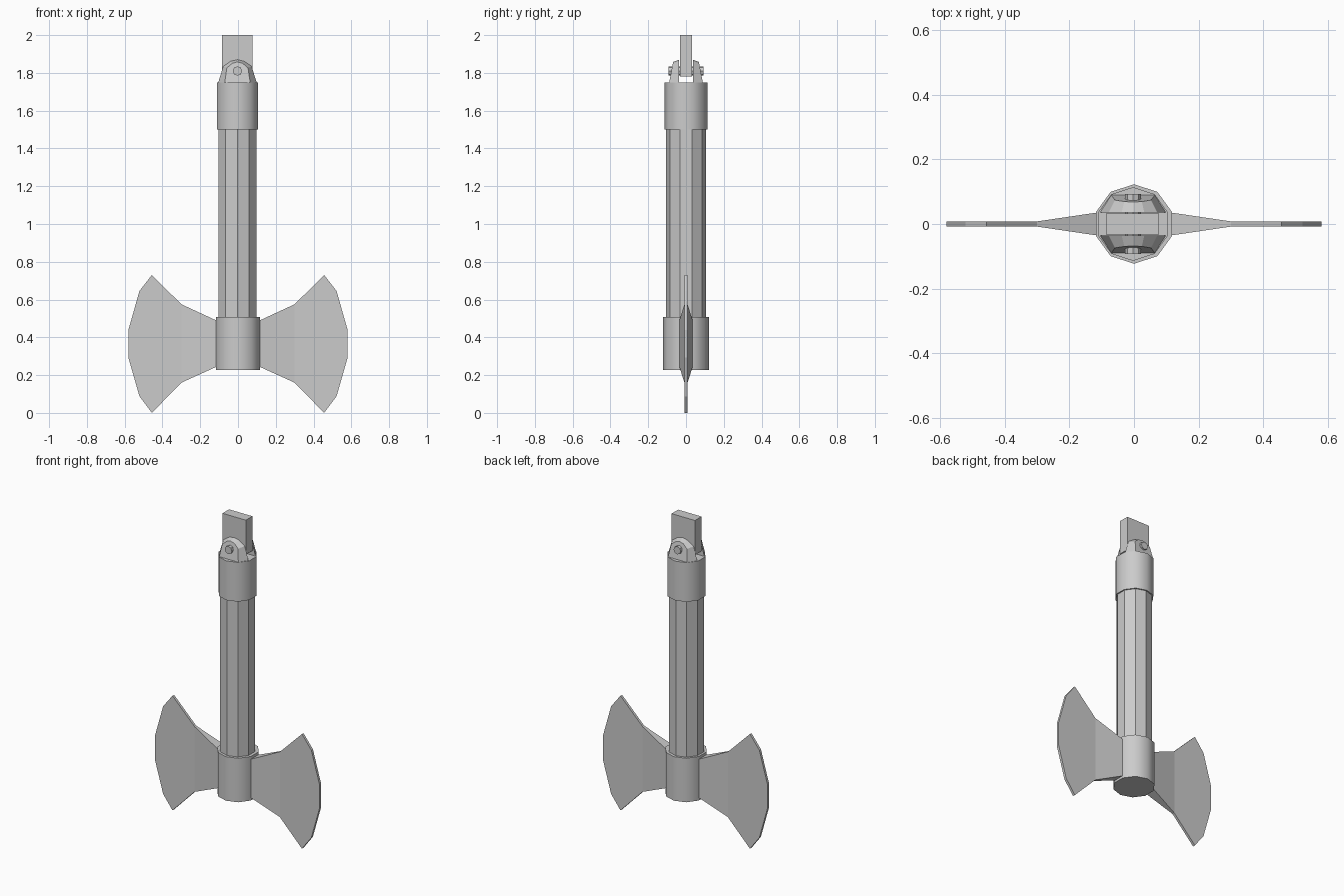
import bpy, bmesh, math

if "Cube" in bpy.data.objects:
    bpy.data.objects.remove(bpy.data.objects["Cube"])

OFF = -0.003  # slight offset of the shaft parts


def make_object(name, bm):
    bmesh.ops.recalc_face_normals(bm, faces=bm.faces)
    me = bpy.data.meshes.new(name)
    bm.to_mesh(me)
    bm.free()
    ob = bpy.data.objects.new(name, me)
    bpy.context.collection.objects.link(ob)
    return ob


def column(name, radius, z0, z1, x=0.0, smooth=False):
    bpy.ops.mesh.primitive_cylinder_add(vertices=10, radius=radius, depth=z1 - z0,
                                        location=(x, 0, (z0 + z1) / 2))
    bpy.context.object.name = name
    if smooth:
        bpy.ops.object.shade_smooth_by_angle(angle=math.radians(40))


def blade(name, side):
    # stations along x: (x, half thickness, bottom z, top z)
    stations = [(0.09, 0.039, 0.255, 0.478), (0.30, 0.008, 0.16, 0.575),
                (0.456, 0.008, 0.0, 0.73), (0.522, 0.008, 0.088, 0.645),
                (0.58, 0.008, 0.292, 0.44)]
    bm = bmesh.new()
    rings = [[bm.verts.new((side * x, y, z))
              for y, z in ((-t, b), (t, b), (t, top), (-t, top))]
             for x, t, b, top in stations]
    for a, b in zip(rings, rings[1:]):
        for i in range(4):
            j = (i + 1) % 4
            bm.faces.new((a[i], a[j], b[j], b[i]))
    bm.faces.new(rings[0])
    bm.faces.new(rings[-1])
    make_object(name, bm)


def lug(name, side):
    # arched plate: inner face upright, outer face narrower and leaning in
    inner = [(-0.103, 1.745), (-0.075, 1.835), (-0.035, 1.862), (0, 1.87),
             (0.035, 1.862), (0.075, 1.835), (0.103, 1.745)]
    bm = bmesh.new()
    a, b = [], []
    for x, z in inner:
        a.append(bm.verts.new((x + OFF, side * 0.036, z)))
        h = (z - 1.745) / 0.125
        b.append(bm.verts.new((x * (0.66 + 0.12 * h) + OFF, side * (0.09 - 0.022 * h),
                               z - 0.012 * h)))
    for i in range(7):
        j = (i + 1) % 7
        bm.faces.new((a[i], a[j], b[j], b[i]))
    bm.faces.new(a)
    bm.faces.new(b)
    bmesh.ops.triangulate(bm, faces=[f for f in bm.faces if len(f.verts) > 4])
    make_object(name, bm)


# Shaft and its two collars
column("shaft", 0.106, 0.45, 1.55, OFF)
column("lower_collar", 0.123, 0.228, 0.508, 0, True)
column("upper_collar", 0.114, 1.5, 1.75, OFF, True)

# Mirrored blades and hinge lugs
for side, tag in ((-1, "left"), (1, "right")):
    blade(tag + "_blade", side)
for side, tag in ((-1, "front"), (1, "back")):
    lug(tag + "_lug", side)

# Hinge tongue
bpy.ops.mesh.primitive_cube_add(size=1, location=(OFF - 0.001, 0, 1.89))
tongue = bpy.context.object
tongue.name = "hinge_tongue"
tongue.scale = (0.164, 0.066, 0.22)

# Hinge pin
bpy.ops.mesh.primitive_cylinder_add(vertices=8, radius=0.025, depth=0.186,
                                    location=(OFF, 0, 1.81),
                                    rotation=(math.pi / 2, 0, 0))
bpy.context.object.name = "hinge_pin"
